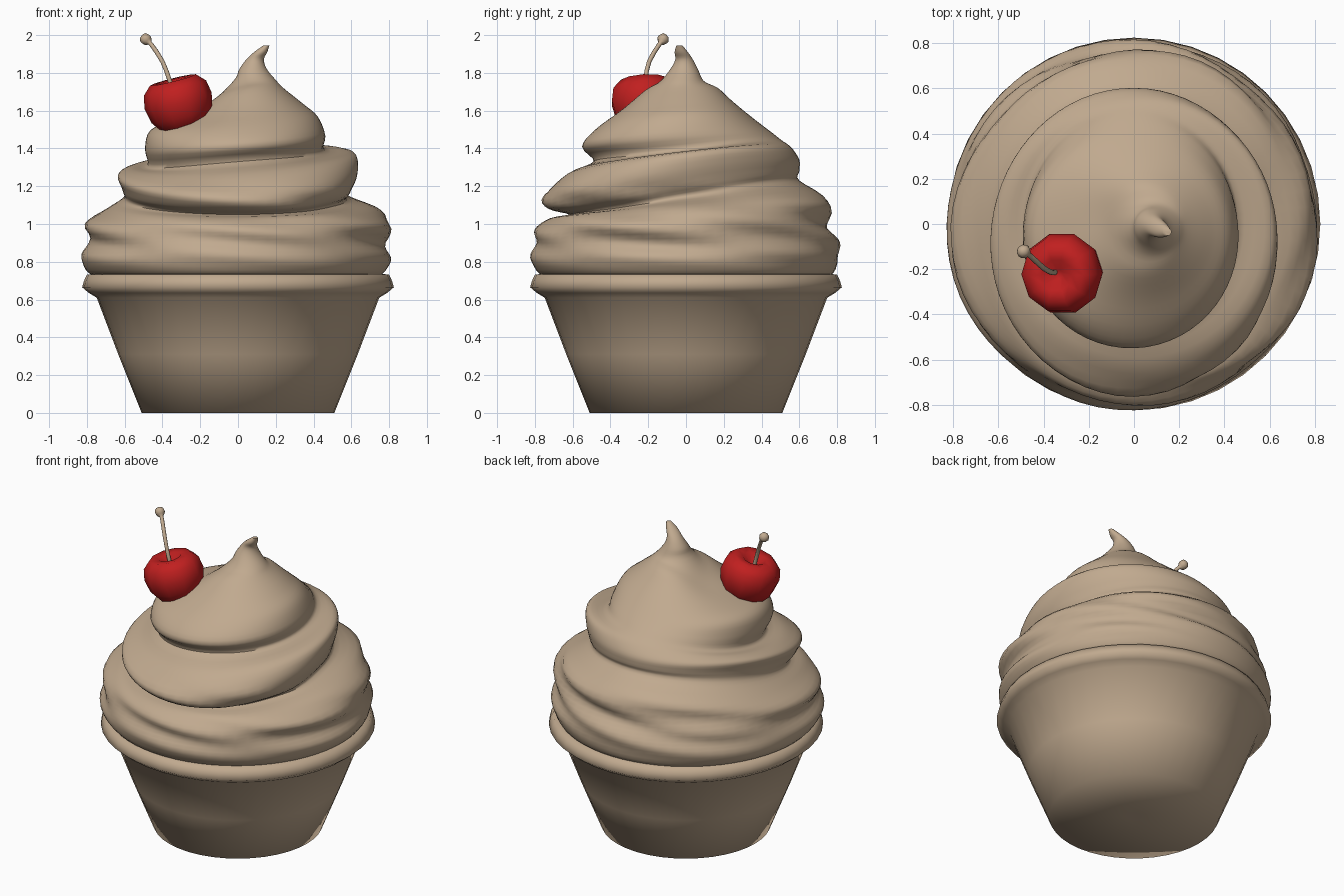
import bpy, bmesh, math
from mathutils import Vector, Matrix

if "Cube" in bpy.data.objects:
    bpy.data.objects.remove(bpy.data.objects["Cube"])


def material(name, rgb):
    m = bpy.data.materials.new(name)
    m.diffuse_color = (*rgb, 1)
    m.use_nodes = True
    m.node_tree.nodes["Principled BSDF"].inputs["Base Color"].default_value = m.diffuse_color
    return m


CREAM = material("tan_cream", (0.53, 0.40, 0.275))
RED = material("cherry_red", (0.53, 0.014, 0.014))


def skin(name, rings, mat, angle=60):
    """Join rings of equal length into a closed, capped surface."""
    bm = bmesh.new()
    vs = [[bm.verts.new(p) for p in ring] for ring in rings]
    n = len(rings[0])
    for a, b in zip(vs, vs[1:]):
        for i in range(n):
            j = (i + 1) % n
            bm.faces.new((a[i], a[j], b[j], b[i]))
    bm.faces.new(vs[0][::-1])
    bm.faces.new(vs[-1])
    bmesh.ops.recalc_face_normals(bm, faces=bm.faces)
    me = bpy.data.meshes.new(name)
    bm.to_mesh(me)
    bm.free()
    me.materials.append(mat)
    ob = bpy.data.objects.new(name, me)
    bpy.context.collection.objects.link(ob)
    bpy.ops.object.select_all(action='DESELECT')
    ob.select_set(True)
    bpy.context.view_layer.objects.active = ob
    bpy.ops.object.shade_smooth_by_angle(angle=math.radians(angle))
    return ob


def circle(r, z, n, cx=0, cy=0):
    return [Vector((cx + r * math.cos(2 * math.pi * i / n),
                    cy + r * math.sin(2 * math.pi * i / n), z)) for i in range(n)]


def spline(p, steps):
    """Catmull-Rom smoothing of a list of vectors."""
    out = []
    for i in range(len(p) - 1):
        a, b, c, d = p[max(i - 1, 0)], p[i], p[i + 1], p[min(i + 2, len(p) - 1)]
        for k in range(steps):
            t = k / steps
            out.append(0.5 * (2 * b + (c - a) * t + (2 * a - 5 * b + 4 * c - d) * t * t
                              + (3 * b - a - 3 * c + d) * t ** 3))
    return out + [p[-1]]


# Cup with flared rim, shaded smoothly round the base as well
cup = [(0.05, 0), (0.51, 0), (0.634, 0.31), (0.748, 0.61), (0.79, 0.635), (0.825, 0.665),
       (0.815, 0.70), (0.80, 0.732), (0.74, 0.738), (0.68, 0.72)]
skin("cup", [circle(r, z, 40) for r, z in cup], CREAM, 120)

# Frosting: (radius, height) outlines toward right, back, left and front
right = [(.70, .71), (.77, .74), (.81, .82), (.78, .90), (.81, 1.0), (.72, 1.09), (.58, 1.14),
         (.60, 1.2), (.63, 1.3), (.61, 1.38), (.46, 1.39), (.46, 1.47), (.42, 1.57), (.34, 1.64), (.24, 1.72)]
back = [(.70, .71), (.78, .74), (.81, .84), (.80, .92), (.75, 1.0), (.76, 1.12), (.60, 1.23),
        (.60, 1.28), (.60, 1.34), (.56, 1.40), (.51, 1.44), (.46, 1.48), (.38, 1.54), (.25, 1.64), (.16, 1.71)]
left = [(.70, .71), (.79, .74), (.83, .82), (.79, .90), (.80, 1.0), (.70, 1.08), (.60, 1.14),
        (.61, 1.2), (.63, 1.27), (.57, 1.30), (.48, 1.31), (.49, 1.4), (.46, 1.5), (.32, 1.56), (.15, 1.64)]
front = [(.70, .71), (.78, .74), (.82, .82), (.80, .90), (.79, .97), (.73, 1.03), (.63, 1.05),
         (.73, 1.08), (.75, 1.15), (.63, 1.26), (.49, 1.33), (.55, 1.41), (.48, 1.5), (.34, 1.6), (.21, 1.70)]
# Curled tip: centre x, centre y, height, radius
tip = [(.09, -.02, 1.76, .112), (.08, -.01, 1.82, .073), (.09, -.01, 1.87, .047),
       (.12, -.025, 1.91, .035), (.15, -.035, 1.945, .016)]
N = 64
columns = []
for i in range(N):
    a = 2 * math.pi * i / N
    col = []
    for q in zip(right, back, left, front):
        R, B, L, F = (Vector(v) for v in q)
        v = ((R + B + L + F) / 4 + (R - L) / 2 * math.cos(a) + (B - F) / 2 * math.sin(a)
             + (R - B + L - F) / 4 * math.cos(2 * a))
        col.append(Vector((v.x * math.cos(a), v.x * math.sin(a), v.y)))
    col += [Vector((x + r * math.cos(a), y + r * math.sin(a), z)) for x, y, z, r in tip]
    col = spline(col, 4)
    # slanted piping folds on the lower layers
    for p in col:
        if 0.76 < p.z < 1.25:
            w = math.sin(math.pi * (p.z - 0.76) / 0.49)
            s = 1 + 0.016 * w * math.sin(5 * a + 42 * p.z)
            p.x *= s
            p.y *= s
    columns.append(col)
skin("frosting_swirl", list(zip(*columns)), CREAM, 60)

# Cherry: low-sided dimpled fruit leaning left
fruit = [(.04, -.155), (.11, -.135), (.165, -.06), (.183, .02), (.17, .09), (.125, .135),
         (.07, .13), (.02, .09)]
cherry = skin("cherry", [circle(r, z, 10) for r, z in fruit], RED, 80)
cherry.data.transform(Matrix.Translation((-.312, -.217, 1.632))
                      @ Matrix.Rotation(math.radians(-14), 4, 'Y')
                      @ Matrix.Rotation(math.radians(4), 4, 'X'))

# Stem with a knob at its end
path = spline([Vector(p) for p in ((-.345, -.21, 1.69), (-.362, -.215, 1.76), (-.40, -.195, 1.86),
                                   (-.455, -.145, 1.945), (-.475, -.13, 1.965),
                                   (-.49, -.12, 1.98), (-.505, -.105, 1.993))], 2)
radii = [.012] * 8 + [.022, .03, .031, .027, .012]
rings = []
for i, p in enumerate(path):
    d = path[min(i + 1, len(path) - 1)] - path[max(i - 1, 0)]
    rot = d.to_track_quat('Z', 'Y')
    rings.append([p + rot @ v for v in circle(radii[i], 0, 8)])
skin("cherry_stem", rings, CREAM)
